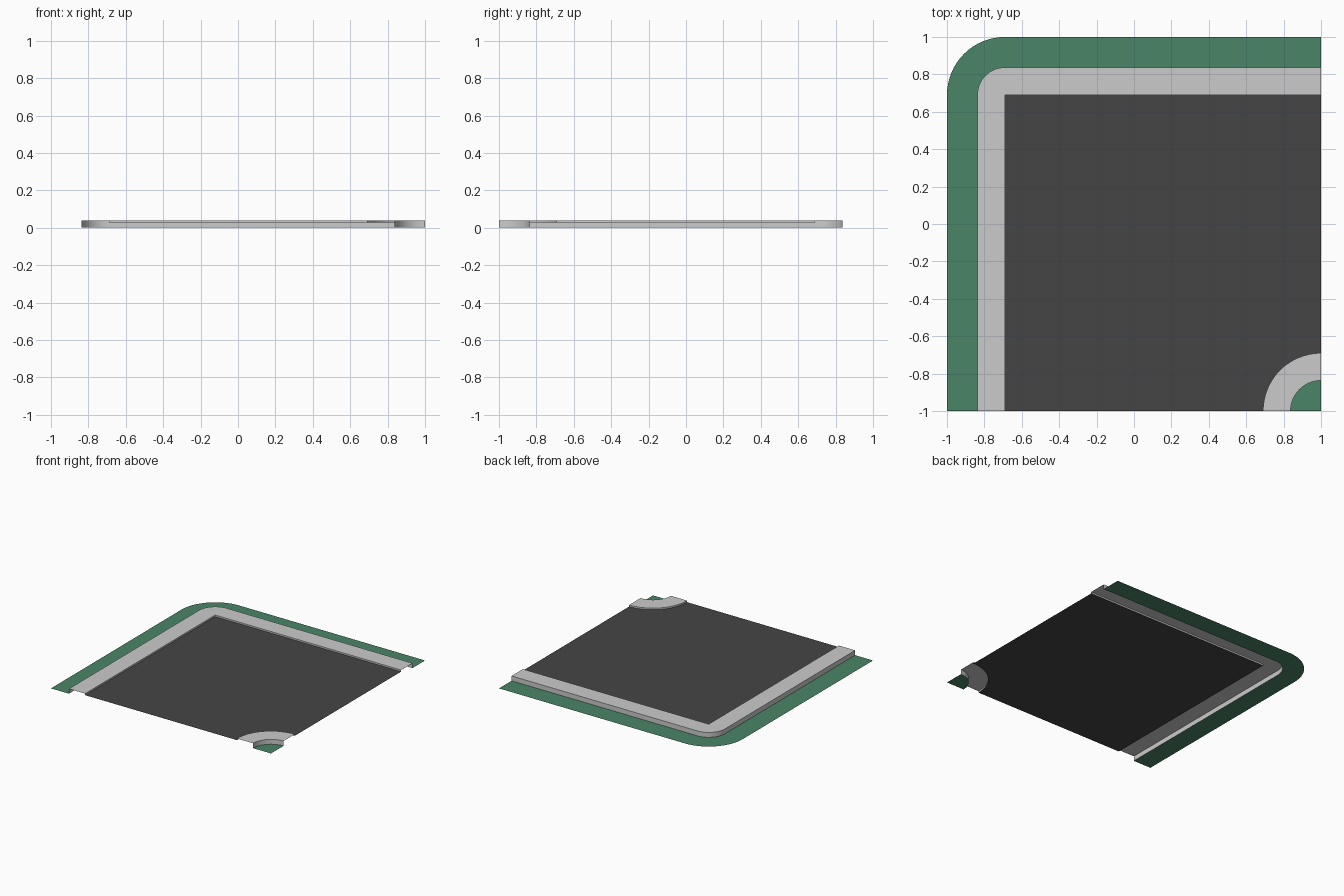
import bpy, bmesh
from math import sin, cos, pi

if "Cube" in bpy.data.objects:
    bpy.data.objects.remove(bpy.data.objects["Cube"])

TOP, ROAD = 0.04, 0.027      # kerb top height, road surface height
IN, OUT = 0.69, 0.837        # road edge and outer kerb edge, from the centre
SEG = 16


def arc(cx, cy, r, z):
    """Quarter circle from the -x side round to the +y side."""
    return [(cx - r * cos(a), cy + r * sin(a), z)
            for a in (i * pi / 2 / SEG for i in range(SEG + 1))]


def bend(r, z):
    """Path along the left edge, round the far corner, along the back edge."""
    return [(-IN - r, -1, z)] + arc(-IN, IN, r, z) + [(1, IN + r, z)]


def material(name, color):
    m = bpy.data.materials.new(name)
    m.diffuse_color = (*color, 1)
    m.use_nodes = True
    m.node_tree.nodes["Principled BSDF"].inputs["Base Color"].default_value = m.diffuse_color
    return m


def finish(name, bm, mat=None):
    bmesh.ops.remove_doubles(bm, verts=bm.verts, dist=1e-5)
    me = bpy.data.meshes.new(name)
    bm.to_mesh(me)
    bm.free()
    ob = bpy.data.objects.new(name, me)
    bpy.context.collection.objects.link(ob)
    if mat:
        me.materials.append(mat)
    bpy.ops.object.select_all(action='DESELECT')
    ob.select_set(True)
    bpy.context.view_layer.objects.active = ob
    bpy.ops.object.shade_smooth_by_angle()


def strip(name, paths, mat=None):
    """Open sheet lofted through paths listed from outside to inside."""
    bm = bmesh.new()
    rows = [[bm.verts.new(p) for p in path] for path in paths]
    for a, b in zip(rows, rows[1:]):
        for i in range(len(a) - 1):
            bm.faces.new((a[i], b[i], b[i + 1], a[i + 1]))
    bmesh.ops.dissolve_degenerate(bm, edges=bm.edges, dist=1e-5)
    finish(name, bm, mat)


def sheet(name, outline, mat):
    """Single flat polygon, facing up."""
    bm = bmesh.new()
    f = bm.faces.new([bm.verts.new(p) for p in outline])
    f.normal_update()
    if f.normal.z < 0:
        f.normal_flip()
    bmesh.ops.triangulate(bm, faces=[f])
    finish(name, bm, mat)


green = material("grass", (0.07, 0.235, 0.135))
dark = material("asphalt", (0.06, 0.06, 0.06))

# Outside of the bend: grass verge and hollow kerb
strip("outer_grass", [bend(1 - IN, 0), bend(OUT - IN, 0)], green)
strip("outer_kerb", [bend(OUT - IN, 0), bend(OUT - IN, TOP),
                     bend(0, TOP), bend(0, ROAD)])

# Inside of the bend: quarter-round kerb and grass patch
strip("inner_kerb", [arc(1, -1, 1 - IN, ROAD), arc(1, -1, 1 - IN, TOP),
                     arc(1, -1, 1 - OUT, TOP), arc(1, -1, 1 - OUT, 0)])
sheet("inner_grass", [(1, -1, 0)] + arc(1, -1, 1 - OUT, 0), green)

# Road surface, cut away around the inner kerb
sheet("road", [(1, IN, ROAD), (-IN, IN, ROAD), (-IN, -1, ROAD)]
      + arc(1, -1, 1 - IN, ROAD), dark)
